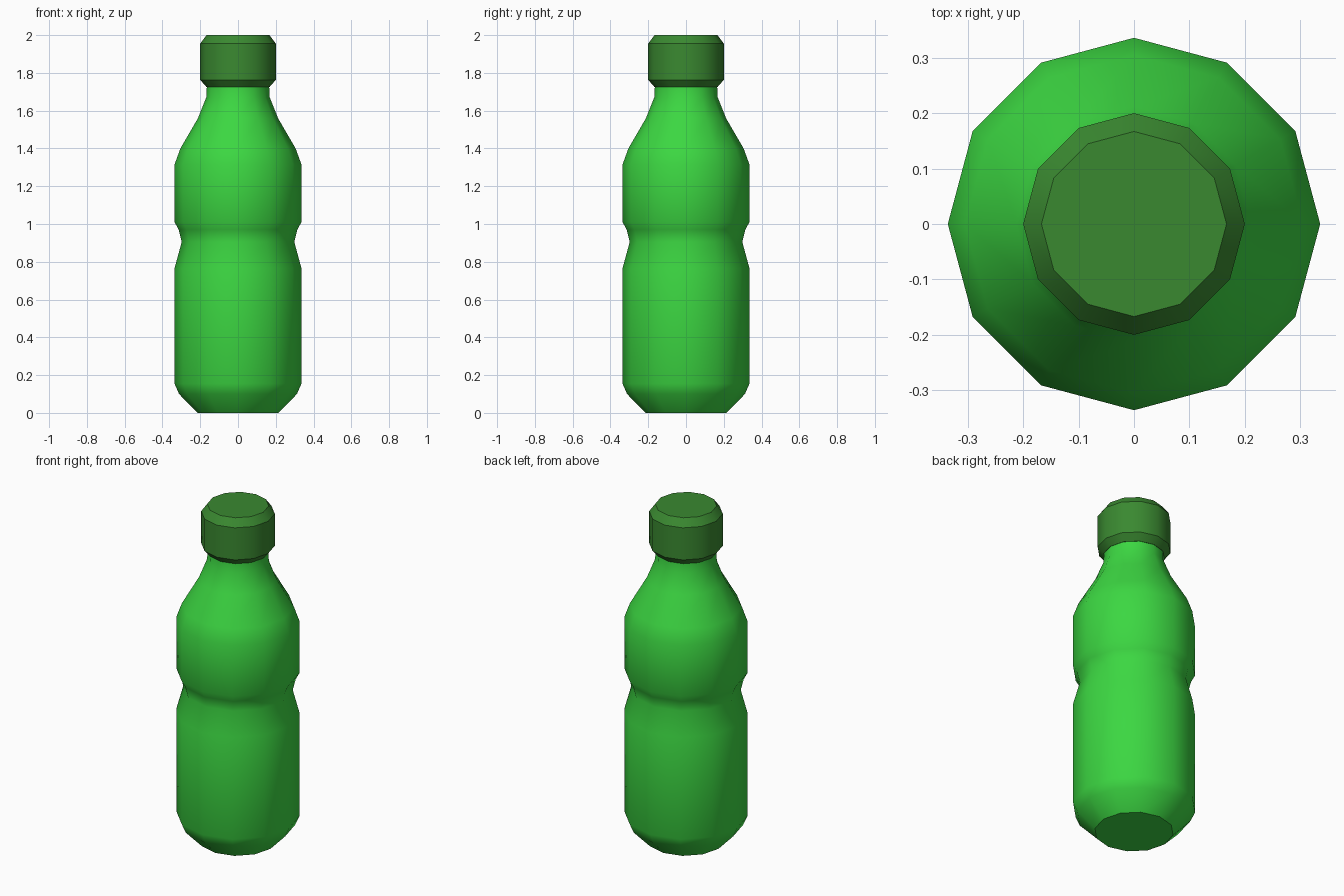
import bpy
import bmesh
import math

cube = bpy.data.objects.get("Cube")
if cube:
    bpy.data.objects.remove(cube, do_unlink=True)

SIDES = 12


def make_material(name, color):
    mat = bpy.data.materials.new(name)
    mat.use_nodes = True
    mat.diffuse_color = color
    mat.node_tree.nodes["Principled BSDF"].inputs["Base Color"].default_value = color
    return mat


def lathe(name, profile, mat):
    """Turn (radius, height) points around z and close both ends."""
    bm = bmesh.new()
    rings = []
    for r, z in profile:
        angles = [2 * math.pi * i / SIDES for i in range(SIDES)]
        rings.append([bm.verts.new((r * math.cos(a), r * math.sin(a), z)) for a in angles])
    for low, high in zip(rings, rings[1:]):
        for i in range(SIDES):
            j = (i + 1) % SIDES
            bm.faces.new((low[i], low[j], high[j], high[i]))
    bm.faces.new(rings[0][::-1])
    bm.faces.new(rings[-1])
    mesh = bpy.data.meshes.new(name)
    bm.to_mesh(mesh)
    bm.free()
    mesh.materials.append(mat)
    obj = bpy.data.objects.new(name, mesh)
    bpy.context.collection.objects.link(obj)
    # Smooth the rounded sides, keep the rims sharp
    bpy.ops.object.select_all(action="DESELECT")
    obj.select_set(True)
    bpy.context.view_layer.objects.active = obj
    bpy.ops.object.shade_smooth_by_angle(angle=math.radians(31))
    return obj


body_green = make_material("bright green", (0.045, 0.68, 0.054, 1))
cap_green = make_material("dark green", (0.042, 0.25, 0.030, 1))

# Bottle body: chamfered foot, pinched waist, sloping shoulder and neck
lathe("bottle_body", [
    (0.215, 0.0), (0.312, 0.10), (0.336, 0.155),
    (0.336, 0.765), (0.298, 0.905), (0.314, 0.97), (0.336, 1.01),
    (0.336, 1.315), (0.305, 1.40), (0.212, 1.56),
    (0.168, 1.67), (0.165, 1.73),
], body_green)

# Screw cap with bevelled rims
lathe("cap", [
    (0.167, 1.725), (0.2, 1.763), (0.2, 1.955), (0.167, 2.0),
], cap_green)
